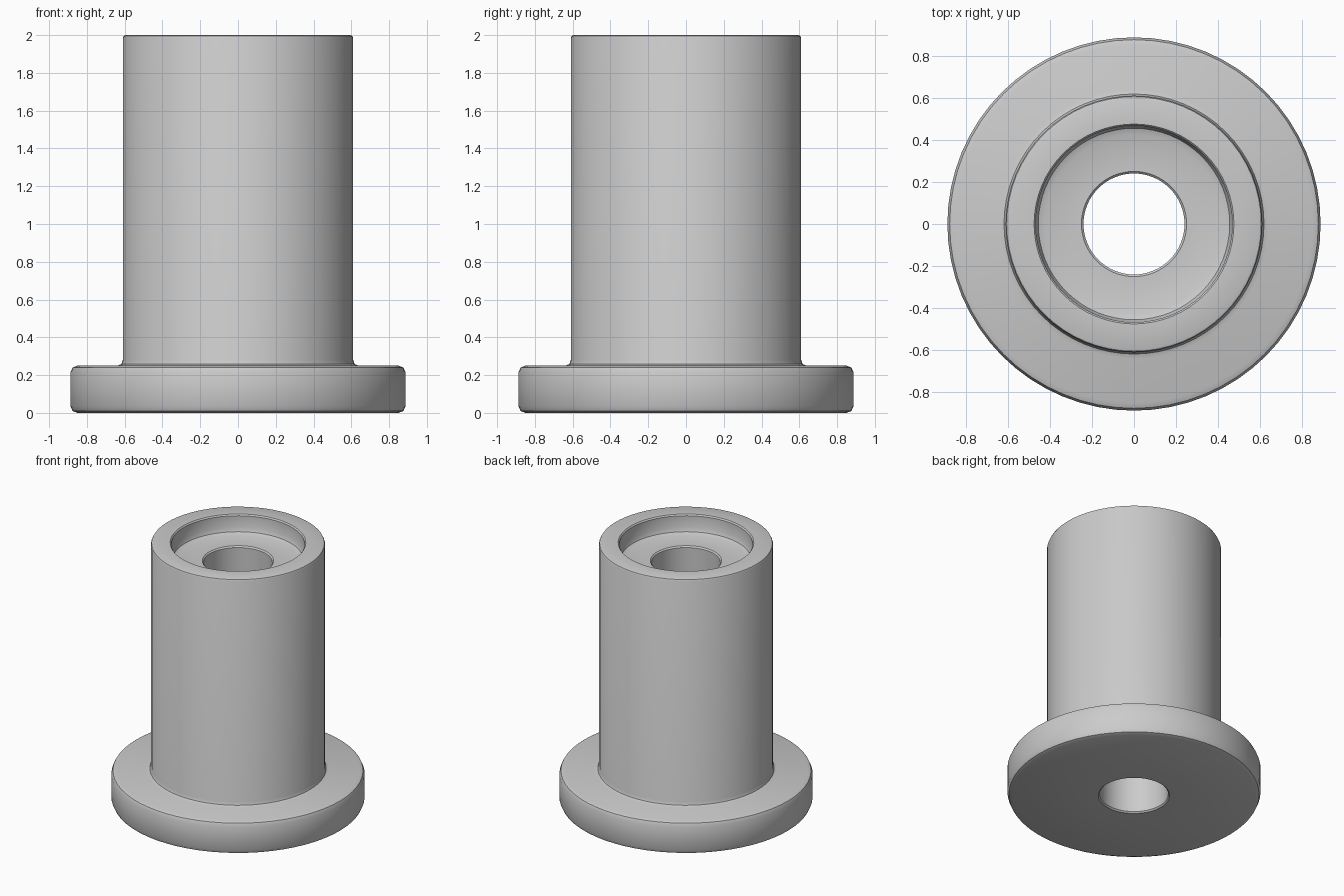
import bpy
import bmesh
import math
from mathutils import Vector, Matrix

cube = bpy.data.objects.get("Cube")
if cube:
    bpy.data.objects.remove(cube, do_unlink=True)

grey = bpy.data.materials.new("light grey")
grey.use_nodes = True
colour = (0.6, 0.6, 0.6, 1)
grey.diffuse_color = colour
grey.node_tree.nodes["Principled BSDF"].inputs["Base Color"].default_value = colour


def lathe(name, profile, segments):
    """Revolve a closed (radius, height) profile around z."""
    bm = bmesh.new()
    verts = [bm.verts.new((r, 0, z)) for r, z in profile]
    edges = [bm.edges.new((a, b)) for a, b in zip(verts, verts[1:] + verts[:1])]
    bmesh.ops.spin(bm, geom=verts + edges, cent=(0, 0, 0), axis=(0, 0, 1),
                   angle=math.tau, steps=segments, use_duplicate=False)
    bmesh.ops.remove_doubles(bm, verts=bm.verts, dist=0.0001)
    bmesh.ops.recalc_face_normals(bm, faces=bm.faces)
    mesh = bpy.data.meshes.new(name)
    bm.to_mesh(mesh)
    bm.free()
    mesh.materials.append(grey)
    obj = bpy.data.objects.new(name, mesh)
    bpy.context.collection.objects.link(obj)
    return obj


# Through bore, rounded flange, shaft with a base fillet, and top counterbore
profile = [
    (0.24, 0.01), (0.25, 0),
    (0.85, 0), (0.876, 0.01), (0.887, 0.035),
    (0.887, 0.215), (0.876, 0.24), (0.85, 0.25),
    (0.64, 0.25), (0.618, 0.258), (0.61, 0.28),
    (0.61, 1.985), (0.605, 1.996), (0.595, 2),
    (0.475, 2), (0.467, 1.99),
    (0.467, 1.90), (0.455, 1.872), (0.425, 1.86),
    (0.25, 1.86), (0.24, 1.85),
]
bushing = lathe("flanged_bushing", profile, 64)

bpy.ops.object.select_all(action="DESELECT")
bushing.select_set(True)
bpy.context.view_layer.objects.active = bushing
bpy.ops.object.shade_smooth_by_angle(angle=math.radians(35))
